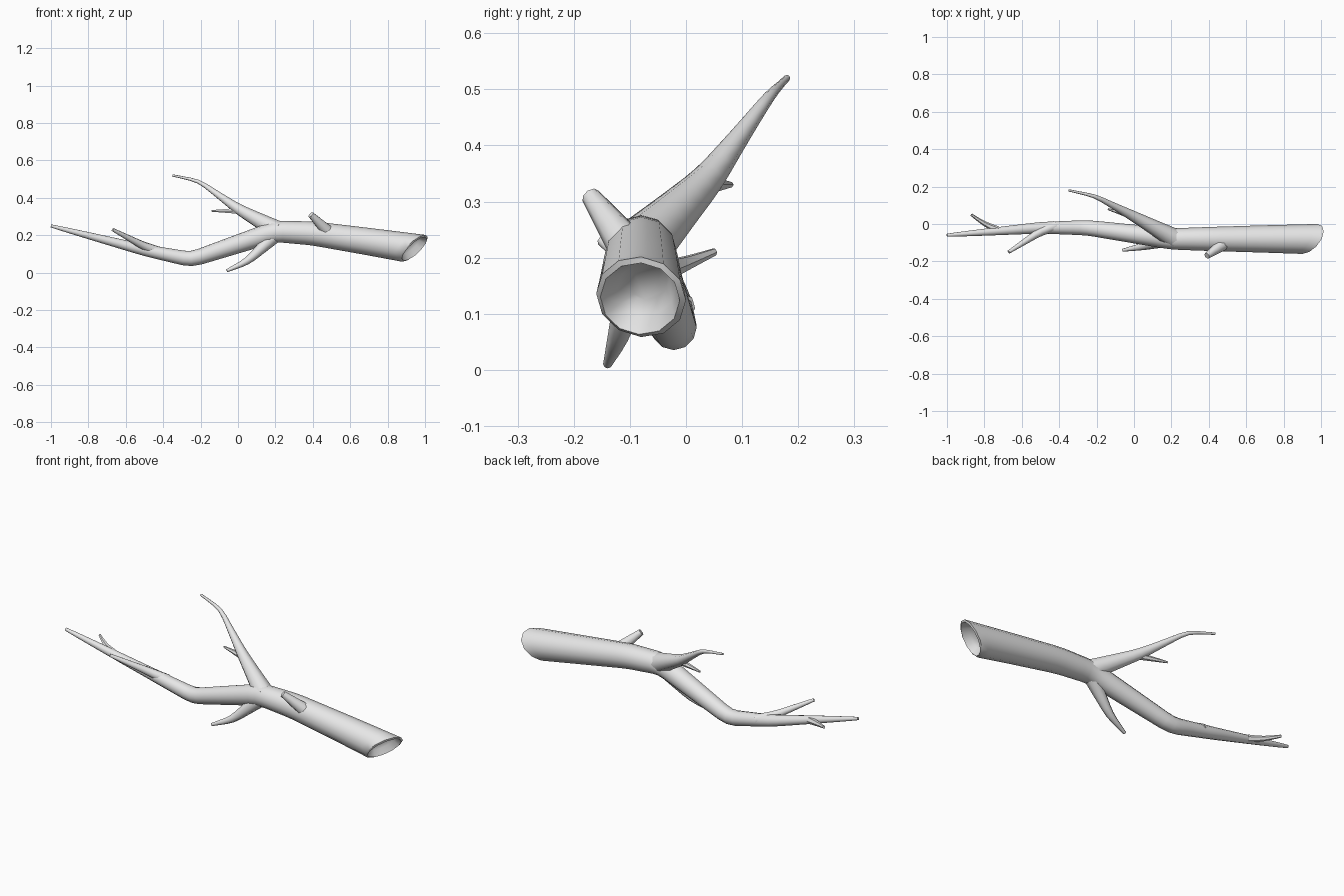
import bpy, bmesh, math
from mathutils import Vector

cube = bpy.data.objects.get("Cube")
if cube:
    bpy.data.objects.remove(cube, do_unlink=True)

bark = bpy.data.materials.new("light grey bark")
bark.use_nodes = True
grey = (0.8, 0.8, 0.8, 1)
bark.diffuse_color = grey
bark.node_tree.nodes["Principled BSDF"].inputs["Base Color"].default_value = grey


def soft_path(corners):
    """Divide the path into short, even steps and round its corners a little."""
    path = []
    for start, end in zip(corners, corners[1:]):
        start, end = Vector(start), Vector(end)
        steps = math.ceil((end - start).length / 0.05)
        path += [start.lerp(end, step / steps) for step in range(steps)]
    path.append(Vector(corners[-1]))
    middle = [(before + 2 * here + after) / 4
              for before, here, after in zip(path, path[1:], path[2:])]
    return [path[0], *middle, path[-1]]


def cross_section(bm, centre, direction, radius, sides, slant):
    """One ring of vertices across the limb, sheared along it by the slant."""
    across = Vector((0, 0, 1)).cross(direction).normalized()
    upward = direction.cross(across)
    ring = []
    for side in range(sides):
        angle = math.tau * side / sides
        c, s = math.cos(angle), math.sin(angle)
        offset = c * across + s * upward + slant * (0.5 * c - 0.65 * s) * direction
        ring.append(bm.verts.new(centre + radius * offset))
    return ring


def hollow_end(bm, cap):
    """Bevelled rim and shallow bowl in the sawn end."""
    bmesh.ops.inset_individual(bm, faces=[cap], thickness=0.01, depth=0.005)
    bmesh.ops.inset_individual(bm, faces=[cap], thickness=0.02, depth=-0.03)
    bmesh.ops.inset_individual(bm, faces=[cap], thickness=0.02, depth=-0.02)


def limb(name, corners, base_radius, tip_radius, flare=1, sides=8, sawn=False):
    """Tapered limb along the corners; a flare above one swells its base."""
    bm = bmesh.new()
    path = soft_path(corners)
    last = len(path) - 1
    rings = []
    for index, centre in enumerate(path):
        direction = path[min(index + 1, last)] - path[max(index - 1, 0)]
        taper = (1 - index / last) ** flare
        radius = tip_radius + (base_radius - tip_radius) * taper
        slant = max(0, 1 - index / 5) if sawn else 0
        rings.append(cross_section(bm, centre, direction.normalized(),
                                   radius, sides, slant))
    for ring, following in zip(rings, rings[1:]):
        for side in range(sides):
            beside = (side + 1) % sides
            bm.faces.new((ring[side], ring[beside],
                          following[beside], following[side]))
    cap = bm.faces.new(rings[0])
    bm.faces.new(rings[-1])
    bmesh.ops.recalc_face_normals(bm, faces=bm.faces)
    if sawn:
        hollow_end(bm, cap)
    for face in bm.faces:
        face.smooth = True
    mesh = bpy.data.meshes.new(name)
    bm.to_mesh(mesh)
    bm.free()
    mesh.set_sharp_from_angle(angle=math.radians(50))
    mesh.materials.append(bark)
    bpy.context.collection.objects.link(bpy.data.objects.new(name, mesh))


# Main stem, from the sawn end to the thin tip
limb("main_stem",
     [(0.94, -0.08, 0.13), (0.4, -0.08, 0.21), (0.2, -0.08, 0.22),
      (-0.25, -0.02, 0.07), (-0.5, -0.02, 0.12), (-1, -0.06, 0.25)],
     base_radius=0.08, tip_radius=0.008, flare=0.85, sides=12, sawn=True)

# Long upper fork and its twig
limb("upper_branch",
     [(0.22, -0.08, 0.22), (0, 0.04, 0.34), (-0.21, 0.15, 0.49), (-0.35, 0.18, 0.52)],
     base_radius=0.055, tip_radius=0.006, flare=1.5)
limb("upper_twig",
     [(0.03, 0.03, 0.33), (-0.14, 0.08, 0.33)],
     base_radius=0.02, tip_radius=0.005, sides=6)

# Drooping branch below
limb("lower_branch",
     [(0.2, -0.08, 0.2), (0.05, -0.12, 0.06), (-0.06, -0.14, 0.01)],
     base_radius=0.04, tip_radius=0.008)

# Broken stub on the thick end
limb("broken_stub",
     [(0.5, -0.09, 0.2), (0.39, -0.17, 0.31)],
     base_radius=0.04, tip_radius=0.017)

# Twigs near the thin tip
limb("front_twig",
     [(-0.42, -0.01, 0.11), (-0.5, -0.04, 0.14), (-0.67, -0.15, 0.23)],
     base_radius=0.028, tip_radius=0.009)
limb("back_twig",
     [(-0.73, -0.03, 0.18), (-0.8, 0, 0.19), (-0.87, 0.05, 0.21)],
     base_radius=0.019, tip_radius=0.007, sides=6)
